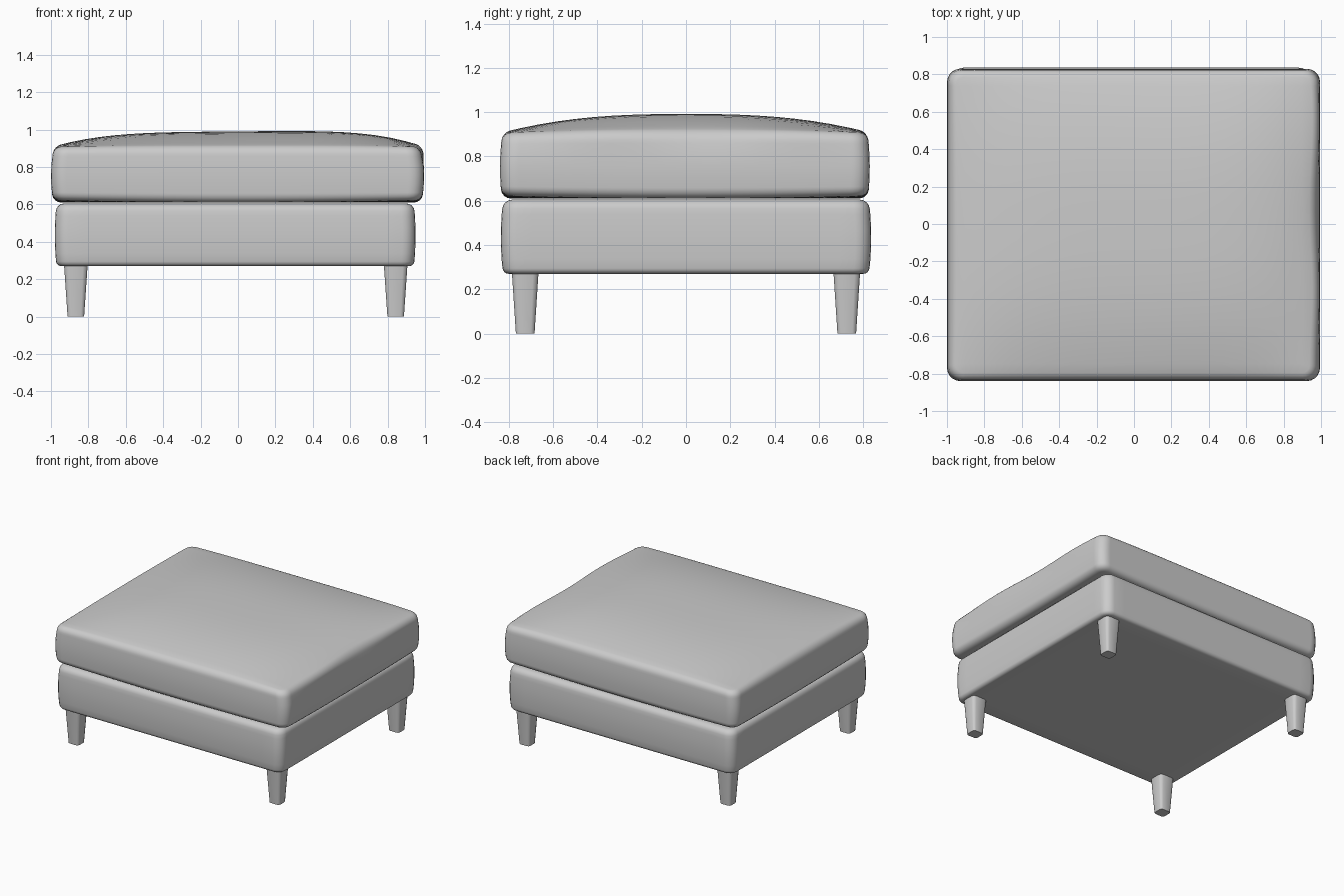
import bpy
import bmesh
import math
from mathutils import Vector

cube = bpy.data.objects.get("Cube")
if cube:
    bpy.data.objects.remove(cube, do_unlink=True)


def make_material(name, colour):
    mat = bpy.data.materials.new(name)
    mat.use_nodes = True
    mat.diffuse_color = colour
    mat.node_tree.nodes["Principled BSDF"].inputs["Base Color"].default_value = colour
    return mat


grey = make_material("plain grey", (0.6, 0.6, 0.6, 1))


def finish(bm, name, angle):
    bmesh.ops.recalc_face_normals(bm, faces=bm.faces)
    mesh = bpy.data.meshes.new(name)
    bm.to_mesh(mesh)
    bm.free()
    obj = bpy.data.objects.new(name, mesh)
    mesh.materials.append(grey)
    bpy.context.collection.objects.link(obj)
    bpy.ops.object.select_all(action="DESELECT")
    obj.select_set(True)
    bpy.context.view_layer.objects.active = obj
    bpy.ops.object.shade_smooth_by_angle(angle=math.radians(angle))
    return obj


def box(lo, hi):
    bm = bmesh.new()
    bmesh.ops.create_cube(bm, size=1)
    lo, hi = Vector(lo), Vector(hi)
    for v in bm.verts:
        v.co = (lo + hi) / 2 + v.co * (hi - lo)
    return bm


def bevel(bm, edges, width, segments):
    bmesh.ops.bevel(bm, geom=edges, offset=width, segments=segments,
                    profile=0.5, affect="EDGES")


def is_vertical(edge):
    a, b = edge.verts
    return abs(a.co.z - b.co.z) > 0.01


def padded_box(lo, hi, corner, top_round, bottom_round, cuts):
    """Box with rounded corners and rims, sliced into a grid for shaping."""
    bm = box(lo, hi)
    bevel(bm, [e for e in bm.edges if is_vertical(e)], corner, 5)
    for z, width in ((hi[2], top_round), (lo[2], bottom_round)):
        rim = [e for e in bm.edges if all(abs(v.co.z - z) < 1e-4 for v in e.verts)]
        bevel(bm, rim, width, 4)
    for axis, count in enumerate(cuts):
        normal = Vector([float(axis == i) for i in range(3)])
        for k in range(1, count):
            point = normal * (lo[axis] + (hi[axis] - lo[axis]) * k / count)
            bmesh.ops.bisect_plane(bm, geom=bm.verts[:] + bm.edges[:] + bm.faces[:],
                                   plane_co=point, plane_no=normal)
    return bm


# Upholstered base with slightly puffed sides
bm = padded_box((-0.97, -0.825, 0.27), (0.94, 0.825, 0.605), 0.07, 0.04, 0.025, (12, 12, 5))
for v in bm.verts:
    puff = max(0, 1 - ((v.co.z - 0.435) / 0.17) ** 2)
    v.co.x += 0.01 * puff * (v.co.x + 0.015)
    v.co.y += 0.014 * puff * v.co.y
finish(bm, "base", 40)

# Loose cushion with a domed top, sagging seams and a slightly wavy outline
bm = padded_box((-0.985, -0.83, 0.61), (0.98, 0.82, 0.905), 0.07, 0.035, 0.04, (24, 20, 6))
for v in bm.verts:
    x, y, z = v.co
    u, w = min(1, abs(x)), min(1, abs(y) / 0.84)
    lift = max(0, min(1, (z - 0.8) / 0.1))
    dome = (1 - u ** 4) * (1 - w ** 2.6) * (1 + 0.1 * x)
    v.co.z += 0.085 * lift * dome
    droop = max(0, 1 - (z - 0.61) / 0.1)
    v.co.z += 0.012 * droop * (u ** 2 * w ** 2)
    puff = max(0, 1 - ((z - 0.75) / 0.15) ** 2)
    v.co.x += 0.015 * puff * x
    v.co.y += 0.012 * puff * y
    if x > 0.9:
        v.co.x += 0.008 * math.cos(7 * y + 2.5) * lift
finish(bm, "cushion", 40)

# Four tapered legs with chamfered corners
for side, x in (("right", -0.867), ("left", 0.843)):
    for end, y in (("front", -0.726), ("back", 0.726)):
        bm = box((-0.064, -0.061, 0), (0.064, 0.061, 0.29))
        bevel(bm, [e for e in bm.edges if is_vertical(e)], 0.025, 2)
        for v in bm.verts:
            taper = 0.69 + 0.31 * v.co.z / 0.29
            v.co.x = x + v.co.x * taper
            v.co.y = y + v.co.y * taper
        finish(bm, f"{end}_{side}_leg", 50)
